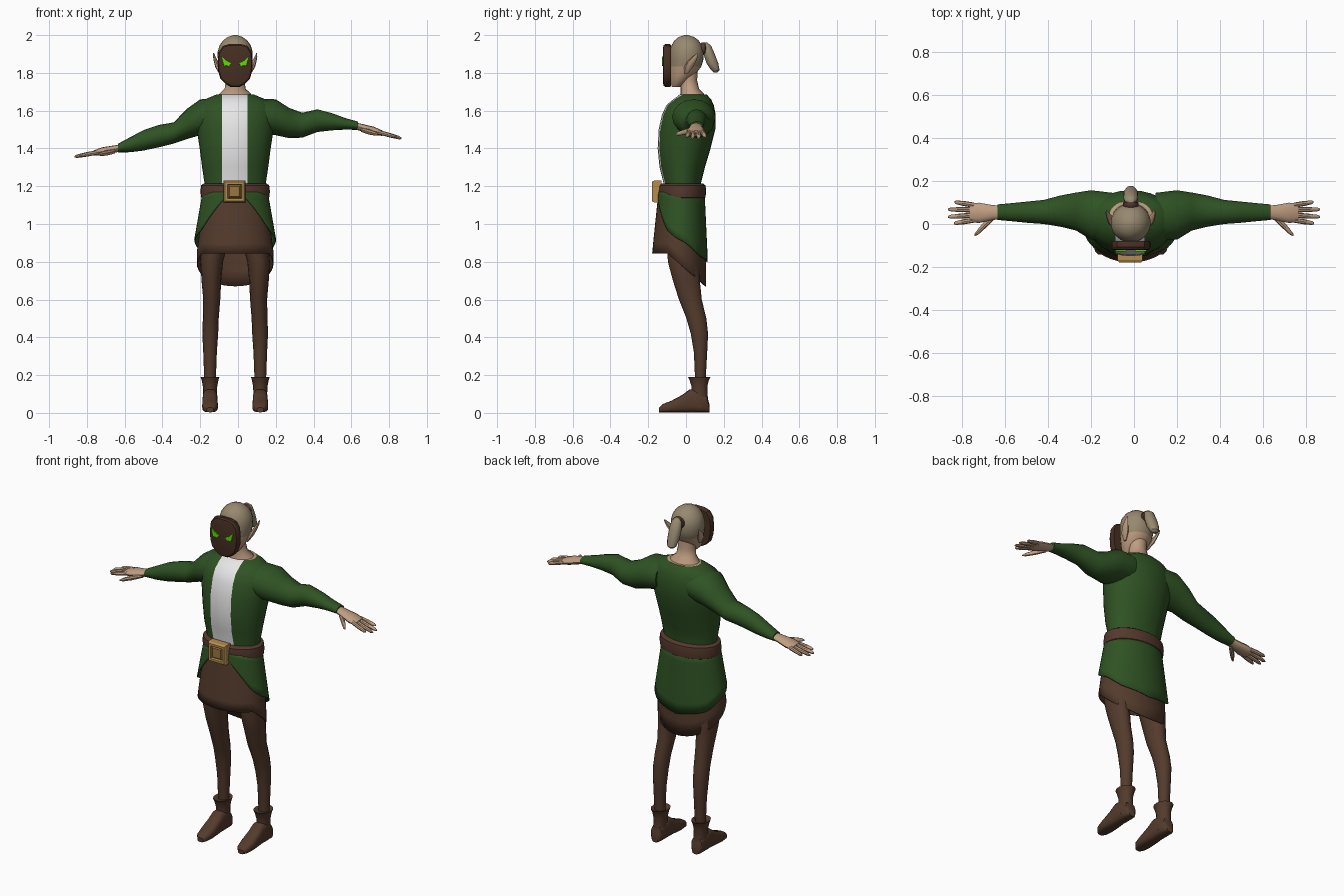
import bpy, bmesh, math
from mathutils import Vector

cube = bpy.data.objects.get("Cube")
if cube:
    bpy.data.objects.remove(cube, do_unlink=True)

MID = -0.015  # body centre line


def material(name, red, green, blue):
    mat = bpy.data.materials.new(name)
    mat.use_nodes = True
    colour = (red, green, blue, 1)
    mat.diffuse_color = colour
    node = next(n for n in mat.node_tree.nodes if n.type == 'BSDF_PRINCIPLED')
    node.inputs["Base Color"].default_value = colour
    node.inputs["Roughness"].default_value = 0.8
    return mat


skin = material("skin", 0.52, 0.34, 0.22)
hair = material("ash hair", 0.31, 0.25, 0.16)
cloth = material("forest green cloth", 0.028, 0.085, 0.017)
linen = material("white linen", 0.8, 0.8, 0.8)
brown = material("brown hide", 0.088, 0.043, 0.025)
leather = material("belt leather", 0.09, 0.04, 0.026)
dark_wood = material("dark mask wood", 0.062, 0.028, 0.016)
gold = material("brass", 0.47, 0.27, 0.08)
dull_gold = material("dull brass", 0.33, 0.18, 0.05)
glow = material("bright green", 0.1, 0.75, 0.0)


def finish(name, bm, mats, rule=None, angle=40):
    bmesh.ops.recalc_face_normals(bm, faces=bm.faces)
    if rule:
        for face in bm.faces:
            face.material_index = rule(face.calc_center_median(), face.normal)
    mesh = bpy.data.meshes.new(name)
    bm.to_mesh(mesh)
    bm.free()
    for mat in mats:
        mesh.materials.append(mat)
    obj = bpy.data.objects.new(name, mesh)
    bpy.context.collection.objects.link(obj)
    bpy.ops.object.select_all(action='DESELECT')
    obj.select_set(True)
    bpy.context.view_layer.objects.active = obj
    bpy.ops.object.shade_smooth_by_angle(angle=math.radians(angle))
    return obj


def bridge(bm, rings, caps=True):
    for low, high in zip(rings, rings[1:]):
        for i in range(len(low)):
            j = (i + 1) % len(low)
            bm.faces.new((low[i], low[j], high[j], high[i]))
    if caps:
        bm.faces.new(rings[0])
        bm.faces.new(rings[-1])


def loft(name, axis, sections, mats, sides=16, power=1.0, rule=None, cuts=()):
    """Skin over ellipses: (position on axis, centre a, centre b, radius a, radius b)."""
    bm = bmesh.new()
    order = {'x': (2, 0, 1), 'y': (0, 2, 1), 'z': (0, 1, 2)}[axis]
    rings = []
    for pos, ca, cb, ra, rb in sections:
        ring = []
        for i in range(sides):
            t = math.tau * i / sides
            c, s = math.cos(t), math.sin(t)
            a = ca + ra * math.copysign(abs(c) ** power, c)
            b = cb + rb * math.copysign(abs(s) ** power, s)
            values = (a, b, pos)
            ring.append(bm.verts.new([values[k] for k in order]))
        rings.append(ring)
    bridge(bm, rings)
    for x in cuts:
        bmesh.ops.bisect_plane(bm, geom=bm.verts[:] + bm.edges[:] + bm.faces[:],
                               plane_co=(x, 0, 0), plane_no=(1, 0, 0))
    return finish(name, bm, mats, rule)


def plate(name, outline, centre, layers, mat):
    """Stack scaled copies of an x-z outline along y."""
    bm = bmesh.new()
    cx, cz = centre
    rings = [[bm.verts.new((cx + x * k, y, cz + z * k)) for x, z in outline] for y, k in layers]
    bridge(bm, rings)
    return finish(name, bm, [mat], angle=30)


def interpolate(points, t):
    for (t0, v0), (t1, v1) in zip(points, points[1:]):
        if t <= t1:
            return v0 + (v1 - v0) * max(0, (t - t0) / (t1 - t0))
    return points[-1][1]


def skirt(name, hem, extra, mat, top=1.17, sides=40, rows=6):
    """Flared open shell whose hem height depends on the angle from the front."""
    bm = bmesh.new()
    rings = []
    for r in range(rows + 1):
        ring = []
        for i in range(sides):
            t = math.tau * i / sides
            z = top + (hem(min(t, math.tau - t)) - top) * r / rows
            flare = min(1, (top - z) / 0.32)
            rx = 0.163 + 0.04 * flare + extra * (0.6 + flare)
            ry = 0.119 + 0.024 * flare + extra * 0.4
            cy = -0.027 - 0.009 * flare
            ring.append(bm.verts.new((MID + rx * math.sin(t), cy - ry * math.cos(t), z)))
        rings.append(ring)
    bridge(bm, rings, caps=False)
    obj = finish(name, bm, [mat])
    solid = obj.modifiers.new("thickness", 'SOLIDIFY')
    solid.thickness = 0.006
    return obj


# Torso with shirt panel and open collar
def torso_rule(c, n):
    if n.z > 0.95 and c.z > 1.68:
        return 2
    return 1 if c.y < 0 and MID - 0.07 < c.x < MID + 0.065 else 0


torso = [(1.12, -.02, .16, .1), (1.22, -.02, .163, .1), (1.3, -.02, .175, .12),
         (1.4, -.01, .188, .14), (1.5, .005, .203, .15), (1.58, .015, .21, .142),
         (1.63, .022, .195, .125), (1.66, .033, .16, .1), (1.685, .038, .1, .072)]
loft("tunic_torso", 'z', [(z, MID, y, rx, ry) for z, y, rx, ry in torso],
     [cloth, linen, skin], 28, rule=torso_rule, cuts=(MID - 0.07, MID + 0.065))

# Skirts
coat_hem = [(0.3, 1.14), (0.5, 1.1), (0.72, 1.05), (1.05, .97), (1.4, .93),
            (1.82, .9), (2.4, .83), (math.pi, .8)]
skirt("under_skirt", lambda t: 0.67 + 0.175 * min(1, (math.cos(t) + 1) / 1.45), 0, brown)
skirt("coat_tail", lambda t: interpolate(coat_hem, t), 0.016, cloth)

# Belt and buckle
belt = [(1.13, .165, .11), (1.14, .18, .124), (1.172, .184, .128), (1.205, .18, .124), (1.215, .165, .11)]
loft("belt", 'z', [(z, MID, -.021, rx, ry) for z, rx, ry in belt], [leather], 32)
square = [(-1, -1), (1, -1), (1, 1), (-1, 1)]
plate("buckle_frame", [(x * .058, z * .058) for x, z in square], (MID - .003, 1.172),
      [(-.13, 1), (-.168, 1), (-.18, .88), (-.18, .66), (-.168, .6)], gold)
plate("buckle_centre", [(x * .034, z * .034) for x, z in square], (MID - .003, 1.172),
      [(-.167, 1), (-.176, .8)], dull_gold)

# Arms: shared plan shape, with a height and thickness for each side
arm_plan = [(.1, .035, .11), (.2, .042, .115), (.27, .058, .088), (.34, .06, .073),
            (.42, .056, .056), (.5, .055, .049), (.57, .055, .042), (.635, .055, .036)]
arm_height = {
    "left": [(1.575, .09), (1.565, .095), (1.535, .08), (1.523, .066),
             (1.547, .06), (1.541, .045), (1.53, .03), (1.52, .022)],
    "right": [(1.575, .09), (1.565, .095), (1.53, .08), (1.482, .056),
              (1.465, .059), (1.443, .054), (1.42, .04), (1.402, .023)]}
fingers = {"little": (.088, .835, .102), "ring": (.066, .865, .068),
           "middle": (.041, .865, .033), "index": (.018, .838, .003)}

for side, s, wrist, slope in (("left", 1, 1.517, -.27), ("right", -1, 1.401, -.19)):
    loft(side + "_sleeve", 'x', [(s * x, y, z, ry, rz) for (x, y, ry), (z, rz)
                                 in zip(arm_plan, arm_height[side])], [cloth], 16)

    # Hand
    def level(x):
        return wrist + slope * (x - .63)

    palm = [(.61, .055, .03, .018), (.66, .053, .035, .02), (.72, .052, .047, .022), (.765, .052, .044, .014)]
    loft(side + "_palm", 'x', [(s * x, y, level(x), ry, rz) for x, y, ry, rz in palm], [skin], 12)
    for label, (base, tip_x, tip_y) in fingers.items():
        path = []
        for t, r in ((0, .012), (.5, .012), (.9, .009), (1, .004)):
            x = .745 + (tip_x - .745) * t
            path.append((s * x, base + (tip_y - base) * t, level(x), r, r))
        loft(f"{side}_{label}_finger", 'x', path, [skin], 8)
    thumb = [(.65, .035, .014), (.695, -.005, .018), (.725, -.036, .014), (.742, -.052, .005)]
    loft(side + "_thumb", 'x', [(s * x, y, level(x) - .012, r, r * .8) for x, y, r in thumb], [skin], 8)

    # Leg
    leg = [(.95, .1, -.02, .075, .085), (.8, .124, -.015, .06, .083), (.7, .126, .002, .052, .073),
           (.6, .124, .023, .045, .062), (.5, .129, .055, .042, .054), (.42, .132, .071, .042, .047),
           (.32, .133, .077, .036, .036), (.16, .133, .076, .03, .028)]
    loft(side + "_legging", 'z', [(z, MID + s * x, y, rx, ry) for z, x, y, rx, ry in leg], [brown], 14)

    # Boot
    centre = MID + s * .133
    shaft = [(.03, .07, .038, .05), (.09, .073, .036, .043), (.14, .071, .038, .043),
             (.172, .07, .044, .052), (.19, .07, .05, .061), (.182, .07, .036, .045)]
    loft(side + "_boot_shaft", 'z', [(z, centre, y, rx, ry) for z, y, rx, ry in shaft], [brown], 14)
    foot = [(.125, .04, .02), (.112, .085, .034), (.06, .12, .04), (.02, .122, .039), (-.02, .092, .041),
            (-.08, .06, .042), (-.125, .043, .034), (-.143, .025, .018)]
    loft(side + "_boot_foot", 'y', [(y, centre, h / 2 + .003, w, h / 2) for y, h, w in foot],
         [brown], 16, power=0.65)

    # Pointed ear
    ear = [(1.795, .078, .0, .006, .008), (1.83, .091, .014, .014, .024), (1.86, .102, .03, .011, .023),
           (1.885, .11, .048, .007, .014), (1.905, .114, .062, .002, .003)]
    loft(side + "_ear", 'z', [(z, MID + s * x, y, rx, ry) for z, x, y, rx, ry in ear], [skin], 8)

    # Glowing eye
    eye = [(.03, .027), (.004, .003), (-.024, -.01), (-.012, -.024), (.016, -.022)]
    plate(side + "_eye", [(s * x, z) for x, z in eye], (MID + s * .043, 1.86),
          [(-.12, 1), (-.128, .95)], glow)

# Neck and head
neck = [(1.64, .035, .098, .075), (1.69, .032, .084, .062), (1.715, .02, .056, .049),
        (1.76, .013, .049, .046), (1.83, .012, .052, .05)]
loft("neck", 'z', [(z, MID, y, rx, ry) for z, y, rx, ry in neck], [skin], 16)
head = [(1.725, -.05, .025, .025), (1.75, -.037, .052, .044), (1.79, -.018, .072, .066),
        (1.833, -.002, .085, .083), (1.87, .003, .092, .089), (1.91, .005, .093, .09),
        (1.945, .004, .083, .081), (1.972, .003, .064, .064), (1.99, .002, .04, .041), (2.0, .001, .01, .01)]
loft("head", 'z', [(z, MID, y, rx, ry) for z, y, rx, ry in head], [skin, hair], 24,
     rule=lambda c, n: int(c.z > 1.834))

# Ponytail and tie
tail = [(1.96, .103, .012, .01), (1.945, .108, .028, .025), (1.9, .122, .035, .031),
        (1.85, .14, .034, .032), (1.815, .155, .026, .023), (1.803, .157, .012, .01)]
loft("ponytail", 'z', [(z, MID, y, rx, ry) for z, y, rx, ry in tail], [hair], 14)
loft("hair_tie", 'y', [(.075, MID, 1.925, .03, .03), (.085, MID, 1.928, .036, .034),
                       (.1, MID, 1.928, .036, .034), (.105, MID, 1.928, .03, .03)], [leather], 14)

# Face mask
half = [(.03, .113), (.065, .103), (.087, .07), (.093, .02), (.09, -.03), (.078, -.072),
        (.05, -.1), (.022, -.115)]
outline = half + [(-x, z) for x, z in reversed(half)]
plate("face_mask", outline, (MID, 1.84), [(-.08, .96), (-.088, 1), (-.108, 1), (-.118, .94), (-.122, .82)], dark_wood)
